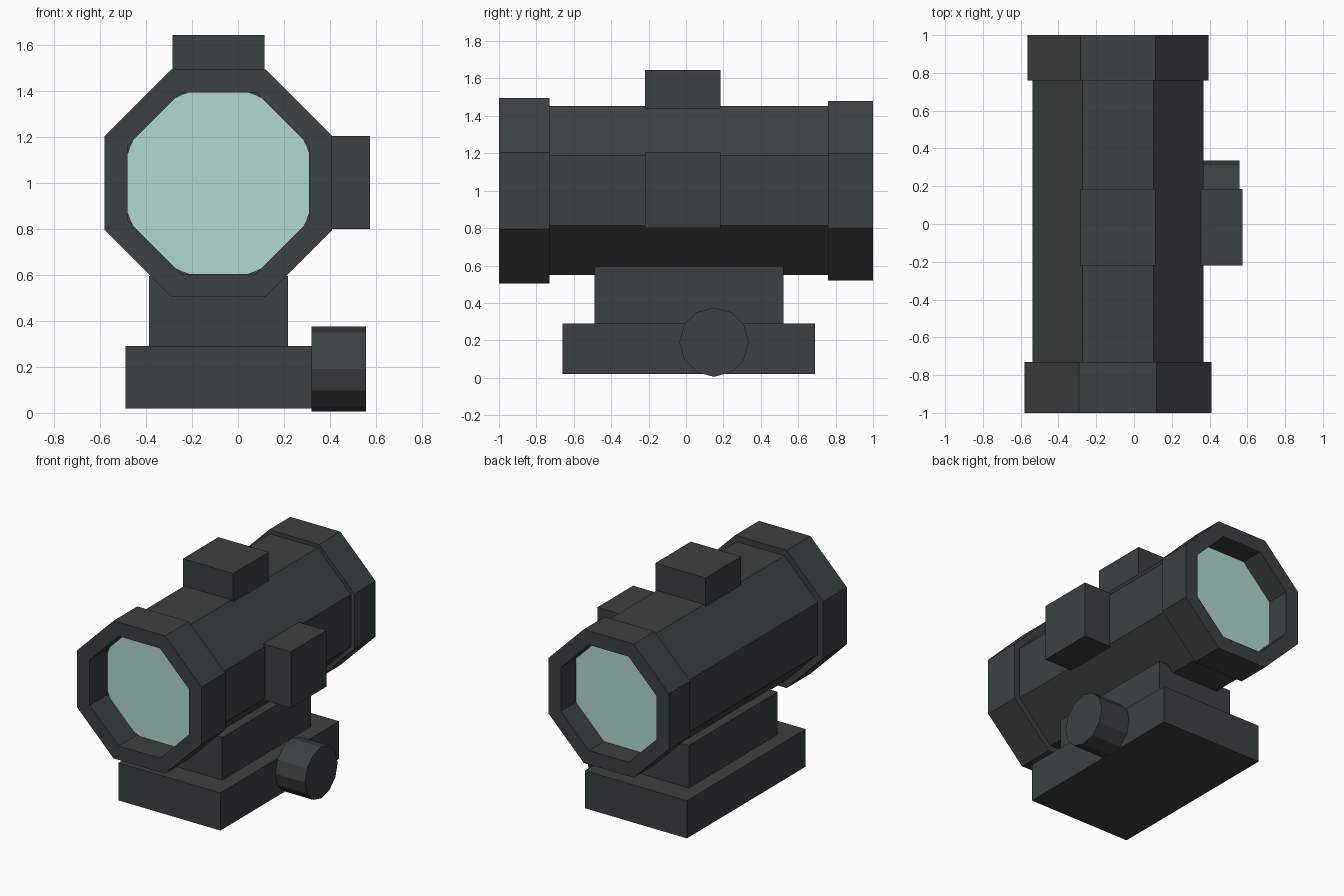
import bpy
import bmesh
import math
from mathutils import Matrix

cube = bpy.data.objects.get("Cube")
if cube:
    bpy.data.objects.remove(cube, do_unlink=True)

AXIS_X, AXIS_Z = -0.085, 1.0   # centre line of the sight tube


def make_material(name, rgb):
    mat = bpy.data.materials.new(name)
    mat.use_nodes = True
    colour = (*rgb, 1.0)
    mat.diffuse_color = colour
    mat.node_tree.nodes["Principled BSDF"].inputs["Base Color"].default_value = colour
    return mat


DARK = make_material("dark grey metal", (0.043, 0.053, 0.052))
GLASS = make_material("pale green glass", (0.44, 0.69, 0.61))


def add_object(name, bm, mat):
    bmesh.ops.recalc_face_normals(bm, faces=bm.faces)
    mesh = bpy.data.meshes.new(name)
    bm.to_mesh(mesh)
    bm.free()
    mesh.materials.append(mat)
    obj = bpy.data.objects.new(name, mesh)
    bpy.context.collection.objects.link(obj)
    return obj


def box(name, x, y, z):
    """Box given as (low, high) spans."""
    bm = bmesh.new()
    bmesh.ops.create_cube(bm, size=1)
    for v in bm.verts:
        v.co = [(a + b) / 2 + c * (b - a) for (a, b), c in zip((x, y, z), v.co)]
    return add_object(name, bm, DARK)


def octagon_sleeve(name, outer, inner, y0, y1):
    """Hollow octagonal sleeve along y; outer and inner are distances to the flats."""
    bm = bmesh.new()
    loops = []
    for apothem, y in ((outer, y0), (outer, y1), (inner, y1), (inner, y0)):
        r = apothem / math.cos(math.pi / 8)
        angles = [(i + 0.5) * math.pi / 4 for i in range(8)]
        loops.append([bm.verts.new((AXIS_X + r * math.cos(a), y, AXIS_Z + r * math.sin(a)))
                      for a in angles])
    for k in range(4):
        a, b = loops[k], loops[(k + 1) % 4]
        for i in range(8):
            j = (i + 1) % 8
            bm.faces.new((a[i], a[j], b[j], b[i]))
    return add_object(name, bm, DARK)


def cylinder(name, sides, radius, depth, centre, turn, axis, mat):
    bm = bmesh.new()
    bmesh.ops.create_cone(bm, cap_ends=True, segments=sides, radius1=radius,
                          radius2=radius, depth=depth,
                          matrix=Matrix.Translation(centre) @ Matrix.Rotation(turn, 4, axis))
    return add_object(name, bm, mat)


# Tube with a thicker collar at each end
octagon_sleeve("main_tube", 0.452, 0.365, -0.79, 0.82)
octagon_sleeve("front_collar", 0.495, 0.395, -1.0, -0.73)
octagon_sleeve("rear_collar", 0.48, 0.38, 0.76, 1.0)

# Recessed lenses
for name, y in (("front_lens", -0.79), ("rear_lens", 0.82)):
    cylinder(name, 48, 0.417, 0.02, (AXIS_X, y, AXIS_Z), math.pi / 2, 'X', GLASS)

# Adjustment turrets
box("top_turret", (-0.285, 0.115), (-0.22, 0.185), (1.44, 1.645))
box("side_turret", (0.355, 0.575), (-0.22, 0.185), (0.8, 1.205))

# Mount and clamp base
box("mount_riser", (-0.387, 0.217), (-0.49, 0.52), (0.28, 0.595))
box("clamp_base", (-0.49, 0.322), (-0.66, 0.69), (0.02, 0.29))

# Clamp knob
cylinder("clamp_knob", 12, 0.185, 0.238, (0.439, 0.15, 0.19), math.pi / 2, 'Y', DARK)
